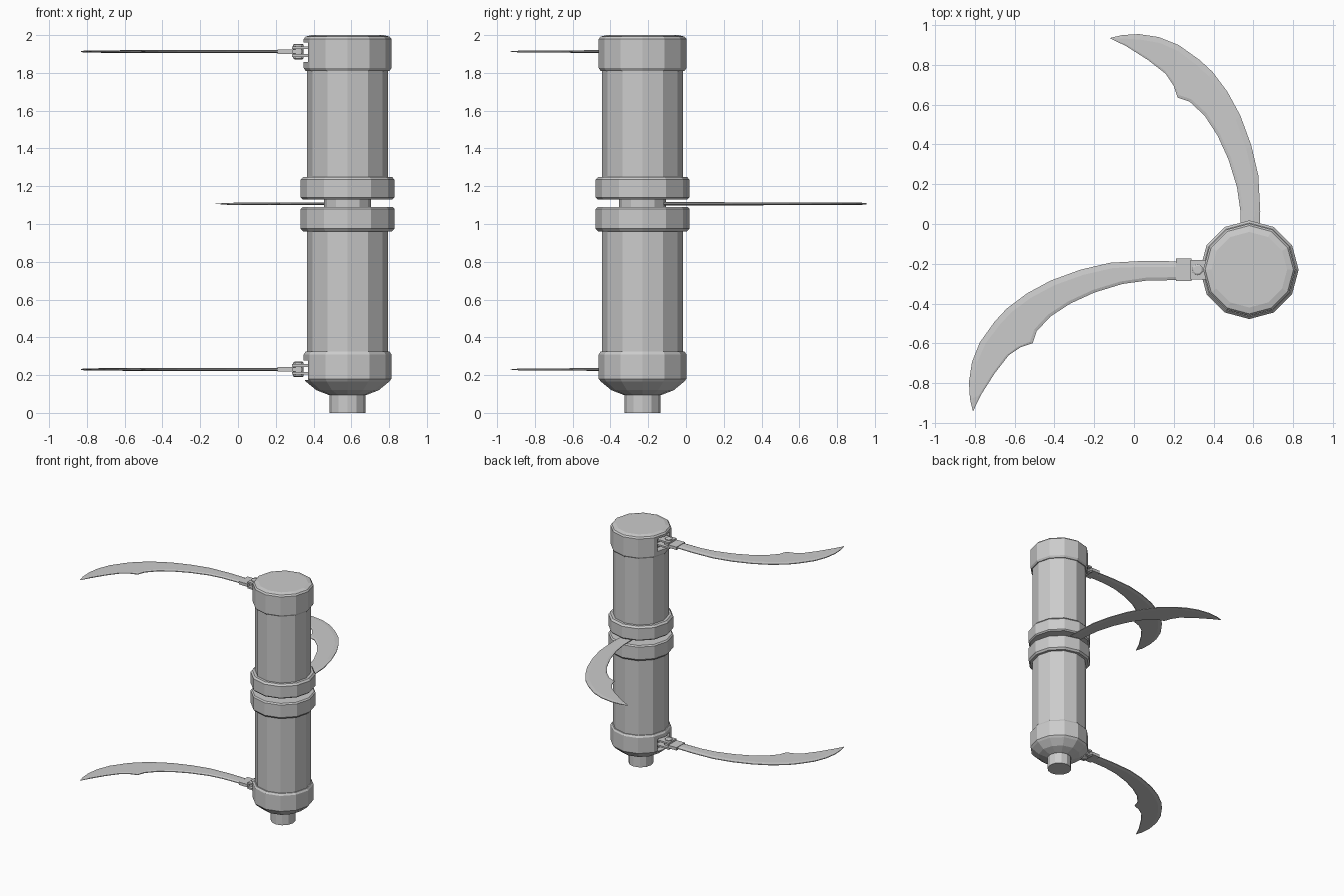
import bpy, bmesh
from math import sin, cos, pi, radians
from mathutils import Vector, Matrix

cube = bpy.data.objects.get("Cube")
if cube:
    bpy.data.objects.remove(cube, do_unlink=True)

AXIS = Vector((0.58, -0.23, 0))

metal = bpy.data.materials.new("grey metal")
metal.use_nodes = True
grey = (0.6, 0.6, 0.6, 1)
metal.diffuse_color = grey
metal.node_tree.nodes["Principled BSDF"].inputs["Base Color"].default_value = grey


def finish(name, bm, matrix=Matrix()):
    bmesh.ops.recalc_face_normals(bm, faces=bm.faces)
    mesh = bpy.data.meshes.new(name)
    bm.to_mesh(mesh)
    bm.free()
    mesh.transform(matrix)
    mesh.materials.append(metal)
    obj = bpy.data.objects.new(name, mesh)
    bpy.context.collection.objects.link(obj)
    return obj


def lathe(name, profile, centre=AXIS, sides=12):
    """Closed solid from (radius, height) pairs."""
    bm = bmesh.new()
    rings = [[bm.verts.new((centre.x + r * cos(2 * pi * i / sides),
                            centre.y + r * sin(2 * pi * i / sides), centre.z + z))
              for i in range(sides)] for r, z in profile]
    for a, b in zip(rings, rings[1:]):
        for i in range(sides):
            j = (i + 1) % sides
            bm.faces.new((a[i], a[j], b[j], b[i]))
    bm.faces.new(rings[0])
    bm.faces.new(rings[-1])
    return finish(name, bm)


def box(name, centre, size):
    bm = bmesh.new()
    bmesh.ops.create_cube(bm, size=1, matrix=Matrix.Translation(centre) @ Matrix.Diagonal((*size, 1)))
    return finish(name, bm)


def cut_pocket(target, z):
    cutter = box("pocket_cutter", (0.34, AXIS.y, z), (0.13, 0.16, 0.105))
    cutter.hide_render = True
    cutter.hide_viewport = True
    cutter.display_type = 'WIRE'
    mod = target.modifiers.new("pocket", 'BOOLEAN')
    mod.operation = 'DIFFERENCE'
    mod.solver = 'EXACT'
    mod.object = cutter


# Body
lathe("bottom_stem", [(0.095, 0), (0.095, 0.11)])
lower_cap = lathe("lower_cap", [(0.10, 0.095), (0.165, 0.12), (0.22, 0.165), (0.232, 0.18),
                                (0.232, 0.31), (0.222, 0.325)])
lathe("lower_tube", [(0.214, 0.322), (0.214, 0.97)])
lathe("lower_collar", [(0.235, 0.96), (0.248, 0.975), (0.248, 1.08), (0.238, 1.09)])
lathe("hub", [(0.125, 1.08), (0.125, 1.14)])
lathe("upper_collar", [(0.238, 1.13), (0.248, 1.14), (0.248, 1.235), (0.235, 1.25)])
lathe("upper_tube", [(0.214, 1.24), (0.214, 1.82)])
upper_cap = lathe("upper_cap", [(0.222, 1.81), (0.232, 1.825), (0.232, 1.98), (0.222, 1.992), (0.19, 2.0)])

# Blade outline as outer / inner edge stations, relative to the root
OUTER = [(0.08, 0.045), (0, 0.047), (-0.15, 0.05), (-0.33, 0.04), (-0.48, 0.005), (-0.63, -0.05),
         (-0.75, -0.115), (-0.85, -0.19), (-0.91, -0.255), (-0.985, -0.36), (-1.025, -0.46),
         (-1.04, -0.56), (-1.035, -0.645)]
INNER = [(0.08, -0.045), (0, -0.047), (-0.15, -0.05), (-0.27, -0.067), (-0.41, -0.11), (-0.53, -0.165),
         (-0.63, -0.23), (-0.70, -0.305), (-0.72, -0.365), (-0.78, -0.385), (-0.84, -0.425),
         (-0.91, -0.515), (-0.98, -0.625)]
TIP = (-1.02, -0.708)


def blade(name, root, turn=0.0):
    """Thin blade with bevelled spine and cutting edge."""
    bm = bmesh.new()
    rows = []
    for i, (o, n) in enumerate(zip(OUTER, INNER)):
        o, n = Vector((*o, 0)), Vector((*n, 0))
        width = (o - n).length
        half = 0.009 - 0.0003 * i
        edge = Vector((0, 0, 0.003))
        up = Vector((0, 0, half))
        a = o.lerp(n, min(0.03 / width, 0.3))
        b = n.lerp(o, min(0.015 / width, 0.2))
        rows.append([bm.verts.new(p) for p in
                     (o + edge, a + up, b + up, n + edge, n - edge, b - up, a - up, o - edge)])
    for p, q in zip(rows, rows[1:]):
        for k in range(8):
            m = (k + 1) % 8
            bm.faces.new((p[k], p[m], q[m], q[k]))
    bm.faces.new(rows[0])
    tip = bm.verts.new((*TIP, 0))
    for k in range(8):
        bm.faces.new((rows[-1][k], rows[-1][(k + 1) % 8], tip))
    return finish(name, bm, Matrix.Translation(root) @ Matrix.Rotation(turn, 4, 'Z'))


blade("middle_blade", (0.585, -0.085, 1.107), radians(-90))

# Hinged blades with their brackets
for level, z, cap in (("lower", 0.23, lower_cap), ("upper", 1.913, upper_cap)):
    cut_pocket(cap, z - 0.004)
    blade(level + "_blade", (0.21, -0.235, z))
    box(level + "_blade_socket", (0.25, AXIS.y, z), (0.08, 0.112, 0.024))
    box(level + "_hinge_tongue", (0.31, AXIS.y, z), (0.06, 0.06, 0.02))
    for side, s in (("top", 1), ("bottom", -1)):
        box(f"{level}_hinge_{side}_plate", (0.35, AXIS.y, z + s * 0.021), (0.13, 0.1, 0.014))
    lathe(level + "_hinge_pin", [(0.02, -0.041), (0.028, -0.036), (0.028, 0.036), (0.02, 0.041)],
          Vector((0.32, AXIS.y, z)))
